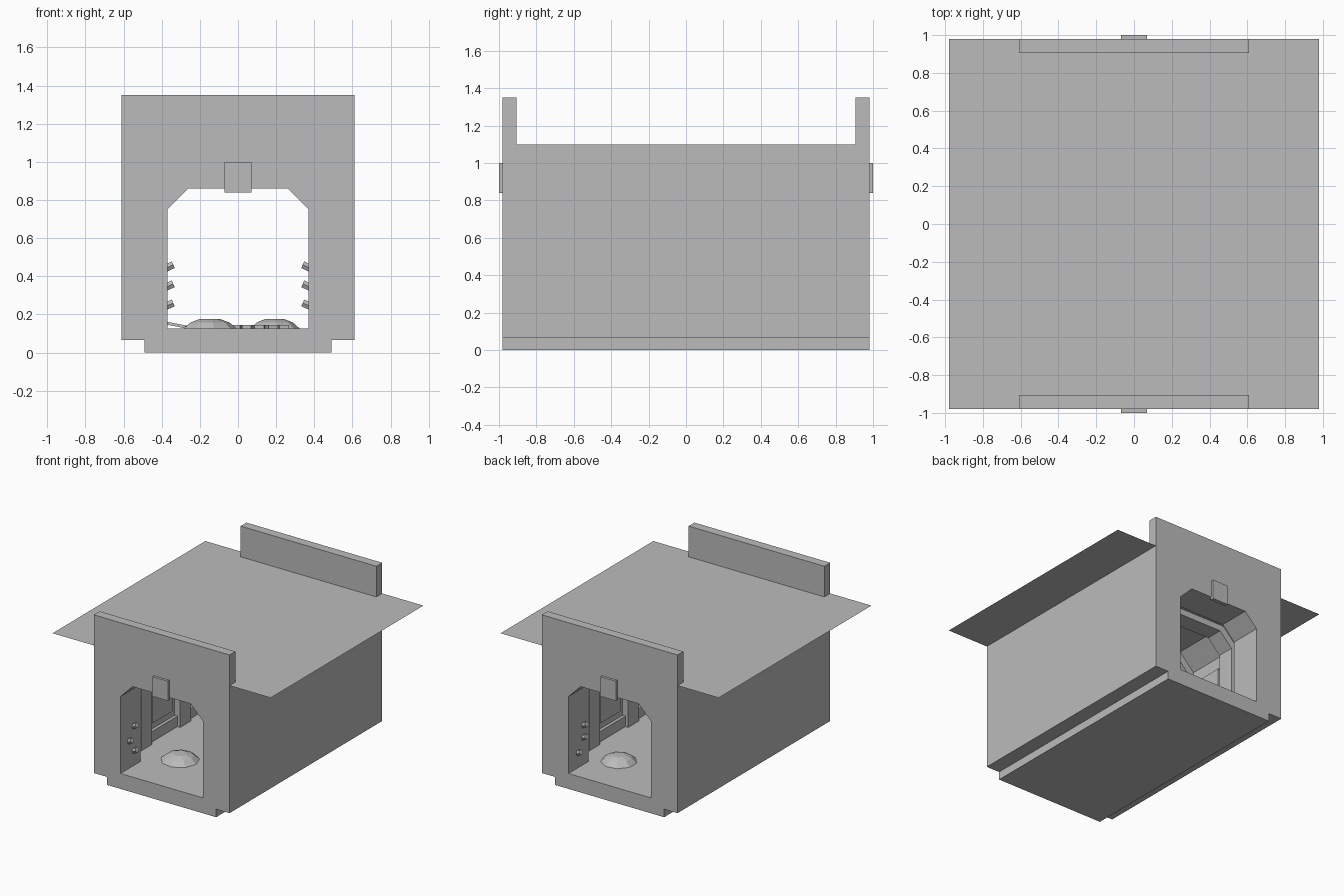
import bpy, bmesh, math, random
from mathutils import Matrix

if "Cube" in bpy.data.objects:
    bpy.data.objects.remove(bpy.data.objects["Cube"], do_unlink=True)

random.seed(4)
stone = bpy.data.materials.new("plain_grey")
stone.use_nodes = True
stone.diffuse_color = (0.5, 0.5, 0.5, 1)
stone.node_tree.nodes["Principled BSDF"].inputs["Base Color"].default_value = (0.5, 0.5, 0.5, 1)

FLOOR, ROOF, END, JAMB = 0.125, 1.1, 0.98, 0.72


def finish(name, bm):
    mesh = bpy.data.meshes.new(name)
    bm.to_mesh(mesh)
    bm.free()
    mesh.materials.append(stone)
    ob = bpy.data.objects.new(name, mesh)
    bpy.context.collection.objects.link(ob)
    return ob


def box(name, x, y, z, turn=None):
    """Box between pairs of limits, optionally turned about its centre."""
    bm = bmesh.new()
    bmesh.ops.create_cube(bm, size=1)
    bmesh.ops.scale(bm, vec=[b - a for a, b in (x, y, z)], verts=bm.verts)
    if turn:
        bmesh.ops.transform(bm, matrix=turn, verts=bm.verts)
    bmesh.ops.translate(bm, vec=[(a + b) / 2 for a, b in (x, y, z)], verts=bm.verts)
    return finish(name, bm)


def half_profile(name, pts, y0, y1, drop=()):
    """Extrude the +x half of a section along y, mirror it; drop open ends."""
    bm = bmesh.new()
    face = bm.faces.new([bm.verts.new((x, y0, z)) for x, z in pts])
    ext = bmesh.ops.extrude_face_region(bm, geom=[face], use_keep_orig=True)
    new = [v for v in ext["geom"] if isinstance(v, bmesh.types.BMVert)]
    bmesh.ops.translate(bm, vec=(0, y1 - y0, 0), verts=new)
    bmesh.ops.recalc_face_normals(bm, faces=bm.faces)
    gone = [f for f in bm.faces
            if all(abs(v.co.x) < 1e-5 for v in f.verts)
            or any(all(abs(v.co.y - y) < 1e-5 for v in f.verts) for y in drop)]
    bmesh.ops.delete(bm, geom=gone, context="FACES")
    ob = finish(name, bm)
    ob.modifiers.new("mirror", "MIRROR").use_clip = True
    return ob


def shell(top, inner):
    outer = [(0, 0), (0.49, 0), (0.49, 0.065), (0.61, 0.065), (0.61, top), (0, top)]
    return outer + inner


doorway = [(0, 0.86), (0.26, 0.86), (0.37, 0.75), (0.37, FLOOR), (0, FLOOR)]
hall = [(0, 0.96), (0.39, 0.96), (0.52, 0.83), (0.52, FLOOR), (0, FLOOR)]
rib = [(0, 0.97), (0.395, 0.97), (0.53, 0.835), (0.53, FLOOR),
       (0.47, FLOOR), (0.47, 0.8), (0.36, 0.91), (0, 0.91)]

# Tunnel body and overhanging ground sheet
half_profile("tunnel_hall", shell(ROOF, hall), -JAMB, JAMB, (-JAMB, JAMB))
bm = bmesh.new()
bmesh.ops.create_grid(bm, x_segments=1, y_segments=1, size=END)
bmesh.ops.translate(bm, vec=(0, 0, ROOF + 0.001), verts=bm.verts)
finish("ground_sheet", bm)

# Portals, parapet walls and keystones at both ends
for side, end in ((-1, "front"), (1, "back")):
    face, behind = side * END, side * 0.905
    half_profile(end + "_portal_wall", shell(1.35, doorway), face, behind)
    half_profile(end + "_portal_jamb", shell(ROOF, doorway), behind, side * JAMB, (behind,))
    box(end + "_keystone", (-0.07, 0.07), sorted((side * 0.97, side)), (0.84, 1.0))

    # Three tilted studs on one jamb of each portal
    depths = (0.81, 0.87, 0.81) if side < 0 else (0.86, 0.79, 0.79)
    for i, depth in enumerate(depths):
        bm = bmesh.new()
        bmesh.ops.create_cone(bm, cap_ends=True, segments=6, radius1=0.022,
                              radius2=0.022, depth=0.05)
        tilt = Matrix.Rotation(side * math.radians(-65), 4, "Y")
        spot = Matrix.Translation((side * 0.362, side * depth, 0.25 + 0.1 * i))
        bmesh.ops.transform(bm, matrix=spot @ tilt, verts=bm.verts)
        finish(f"{end}_stud_{i + 1}", bm)

# Ribs along the hall
for i, y in enumerate((-0.5, 0, 0.5)):
    half_profile(f"hall_rib_{i + 1}", rib, y - 0.07, y + 0.07)

# Wall panels and skirting between the ribs
for side, hand in ((-1, "right"), (1, "left")):
    box(hand + "_skirting", sorted((side * 0.495, side * 0.53)), (-JAMB, JAMB), (FLOOR, 0.21))
    for i, y in enumerate((-0.25, 0.25)):
        box(f"{hand}_wall_panel_{i + 1}", sorted((side * 0.5, side * 0.53)),
            (y - 0.13, y + 0.13), (0.27, 0.72))

# Low faceted mounds on the floor
for i, (x, y, r) in enumerate(((-0.15, -0.53, 0.145), (0.19, 0.59, 0.135))):
    bm = bmesh.new()
    rings = []
    for scale, z in ((1, FLOOR), (0.72, 0.158), (0.36, 0.177)):
        rings.append([bm.verts.new((x + r * scale * math.cos(a), y + r * scale * math.sin(a), z))
                      for a in (k * math.tau / 9 for k in range(9))])
    for low, high in zip(rings, rings[1:]):
        for k in range(9):
            n = (k + 1) % 9
            bm.faces.new((low[k], low[n], high[n], high[k]))
    bm.faces.new(rings[-1])
    finish(f"floor_mound_{i + 1}", bm)

# Loose planks and a strip of small slabs
for i in range(3):
    turn = Matrix.Rotation(0.2, 4, "Y") @ Matrix.Rotation(random.uniform(-0.4, 0.4), 4, "Z")
    box(f"loose_plank_{i + 1}", (-0.41, -0.27), (0.15 + i * 0.07, 0.19 + i * 0.07),
        (0.14, 0.155), turn)
for i in range(5):
    box(f"floor_slab_{i + 1}", (-0.03 + i * 0.06, 0.02 + i * 0.06), (-0.04, 0.04),
        (FLOOR - 0.01, 0.144), Matrix.Rotation(random.uniform(-0.3, 0.3), 4, "Z"))
